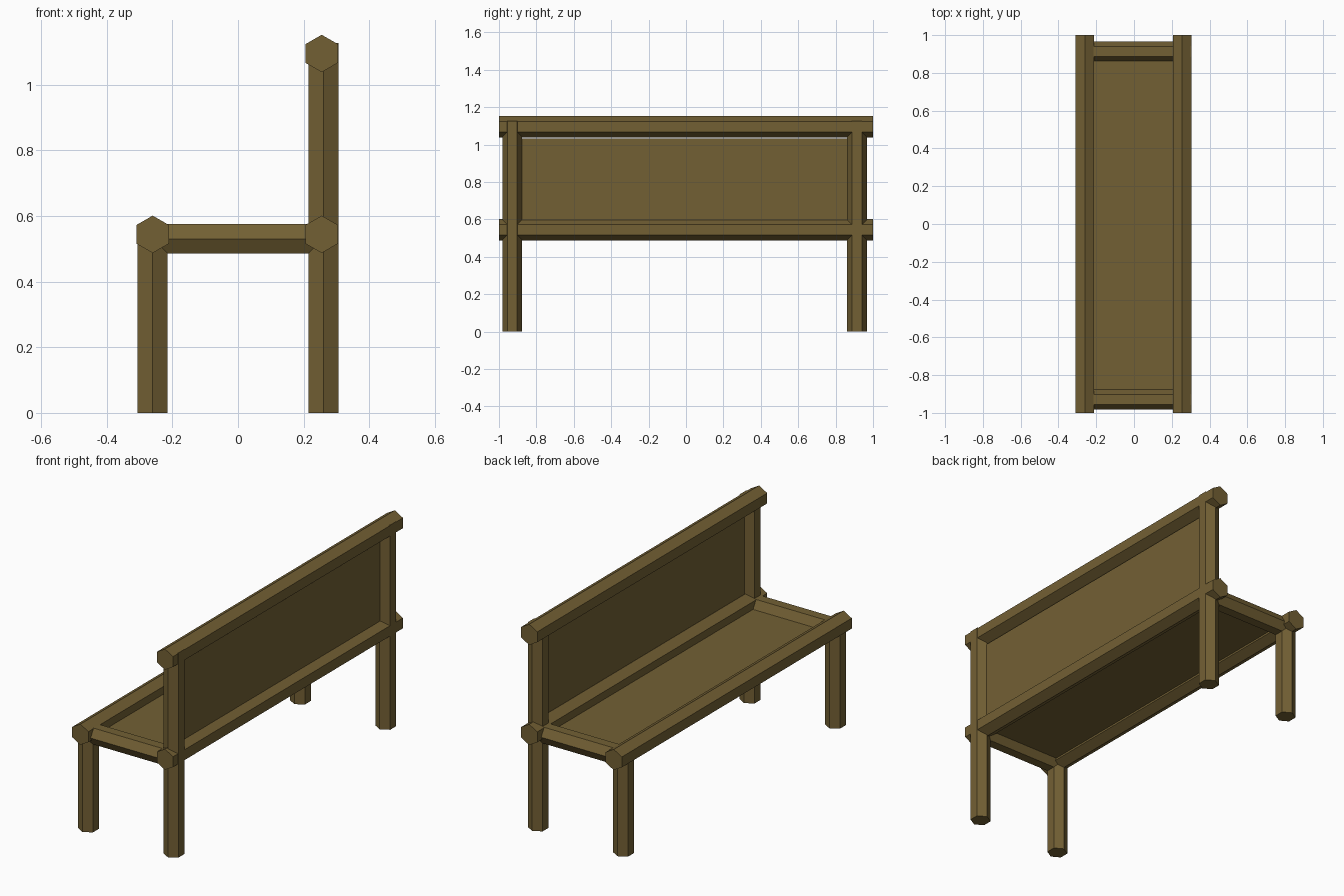
import bpy, math
from mathutils import Matrix, Vector

if "Cube" in bpy.data.objects:
    bpy.data.objects.remove(bpy.data.objects["Cube"])

wood = bpy.data.materials.new("olive brown wood")
wood.diffuse_color = (0.171, 0.117, 0.034, 1)
wood.use_nodes = True
wood.node_tree.nodes["Principled BSDF"].inputs["Base Color"].default_value = wood.diffuse_color


def hex_bar(name, start, end, radius, corner_dir):
    """Six-sided bar from start to end, with one corner edge facing corner_dir."""
    a, b = Vector(start), Vector(end)
    z = (b - a).normalized()
    x = Vector(corner_dir).normalized()
    y = z.cross(x)
    bpy.ops.mesh.primitive_cylinder_add(vertices=6, radius=radius, depth=(b - a).length)
    o = bpy.context.object
    o.name = name
    o.data.materials.append(wood)
    # cylinder's first corner lies on local +Y
    rot = Matrix((y, x, -z)).transposed()
    o.data.transform(Matrix.Translation((a + b) / 2) @ rot.to_4x4())
    return o


def panel(name, lo, hi):
    lo, hi = Vector(lo), Vector(hi)
    bpy.ops.mesh.primitive_cube_add(size=1, location=(lo + hi) / 2)
    o = bpy.context.object
    o.name = name
    o.scale = hi - lo
    o.data.materials.append(wood)


# long rails
for name, x, z in (("front_rail", -0.26, 0.544), ("rear_rail", 0.255, 0.544),
                   ("top_rail", 0.255, 1.095)):
    hex_bar(name, (x, -1, z), (x, 1, z), 0.057, (0, 0, 1))

# legs, back posts and side rails at each end
for side, y in (("near", -0.929), ("far", 0.914)):
    hex_bar(side + "_front_leg", (-0.26, y, 0), (-0.26, y, 0.56), 0.0525, (0, 1, 0))
    hex_bar(side + "_back_post", (0.26, y, 0), (0.26, y, 1.127), 0.0525, (0, 1, 0))
    hex_bar(side + "_side_rail", (-0.26, y, 0.53), (0.285, y, 0.53), 0.052, (0, 1, 0))

# thin seat and backrest panels
panel("seat", (-0.25, -0.90, 0.526), (0.25, 0.89, 0.53))
panel("backrest", (0.258, -0.90, 0.55), (0.262, 0.89, 1.032))
